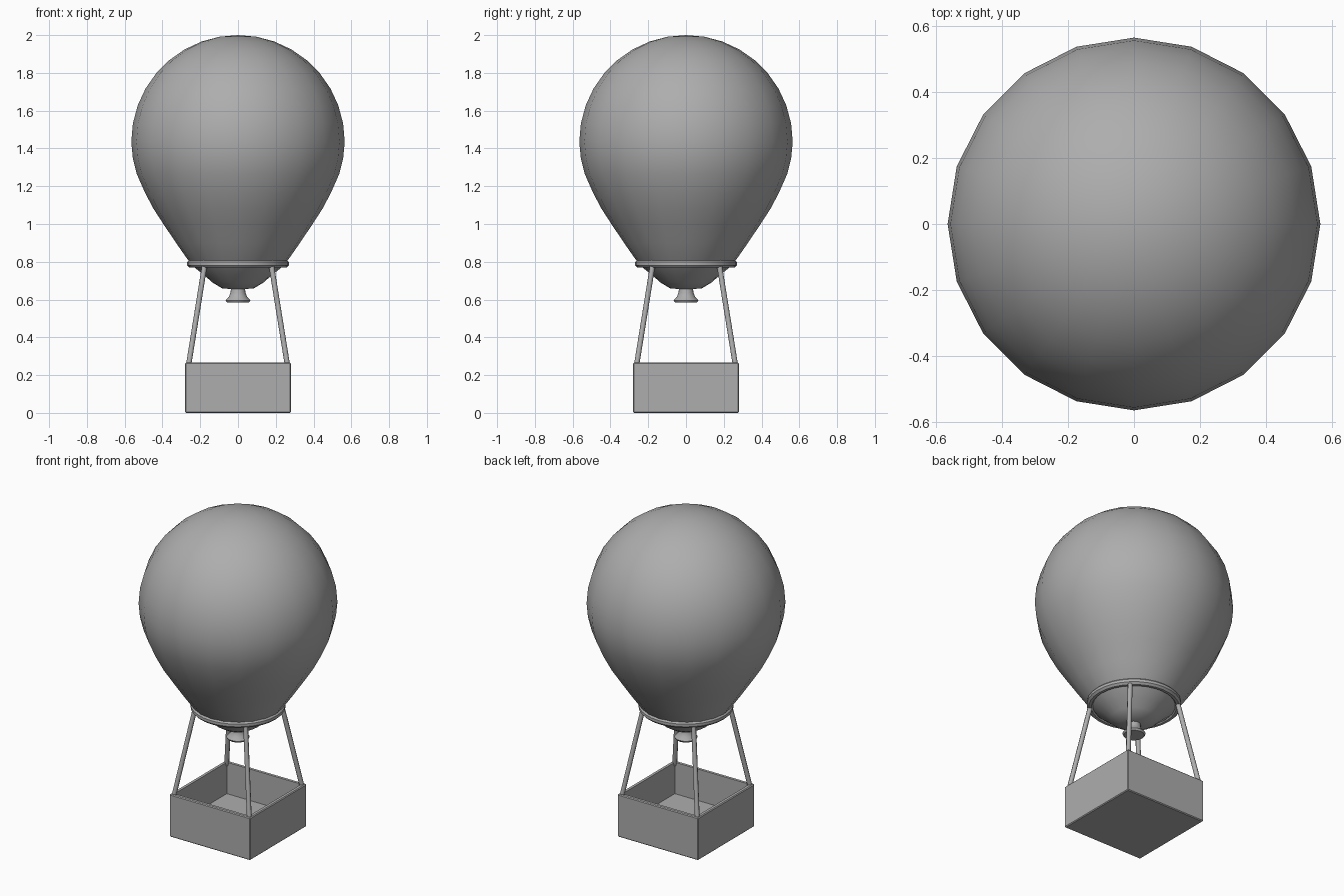
import bpy, bmesh, math
from mathutils import Vector

if "Cube" in bpy.data.objects:
    bpy.data.objects.remove(bpy.data.objects["Cube"])

grey = bpy.data.materials.new("plain_grey")
grey.diffuse_color = (0.42, 0.42, 0.42, 1)
grey.use_nodes = True
grey.node_tree.nodes["Principled BSDF"].inputs["Base Color"].default_value = grey.diffuse_color


def finish(name, bm, smooth=None):
    bmesh.ops.recalc_face_normals(bm, faces=bm.faces)
    me = bpy.data.meshes.new(name)
    bm.to_mesh(me)
    bm.free()
    me.materials.append(grey)
    ob = bpy.data.objects.new(name, me)
    bpy.context.collection.objects.link(ob)
    if smooth:
        bpy.ops.object.select_all(action='DESELECT')
        ob.select_set(True)
        bpy.context.view_layer.objects.active = ob
        bpy.ops.object.shade_smooth_by_angle(angle=math.radians(smooth))
    return ob


def lathe(name, profile, sides, smooth, closed=False):
    """Revolve (radius, z) points about z; radius 0 becomes a pole."""
    bm = bmesh.new()
    rings = []
    for r, z in profile:
        if r == 0:
            rings.append([bm.verts.new((0, 0, z))] * sides)
        else:
            rings.append([bm.verts.new((r * math.cos(2 * math.pi * i / sides),
                                        r * math.sin(2 * math.pi * i / sides), z))
                          for i in range(sides)])
    pairs = list(zip(rings, rings[1:]))
    if closed:
        pairs.append((rings[-1], rings[0]))
    for a, b in pairs:
        for i in range(sides):
            j = (i + 1) % sides
            bm.faces.new(list(dict.fromkeys((a[i], a[j], b[j], b[i]))))
    return finish(name, bm, smooth)


# Envelope: round dome tapering down to a shallow closed bottom
R, ZC = 0.565, 1.435
dome = [(R * math.cos(math.radians(a)), ZC + R * math.sin(math.radians(a)))
        for a in range(0, 90, 10)] + [(0, 2.0)]
lower = [(0, 0.652), (0.085, 0.66), (0.135, 0.69), (0.18, 0.73), (0.225, 0.765),
         (0.265, 0.81), (0.328, 0.9), (0.395, 1.0), (0.447, 1.08), (0.492, 1.165),
         (0.536, 1.265), (0.557, 1.35)]
lathe("envelope", lower + dome, 20, 50)

# Ring around the envelope neck
ring = [(0.25 + 0.021 * math.cos(math.pi * (k + 0.5) / 4),
         0.79 + 0.022 * math.sin(math.pi * (k + 0.5) / 4)) for k in range(8)]
lathe("neck_ring", ring, 32, 30, closed=True)

# Flared burner under the envelope
lathe("burner", [(0, 0.585), (0.059, 0.585), (0.066, 0.596), (0.048, 0.615),
                 (0.04, 0.635), (0.036, 0.668), (0, 0.668)], 16, 40)

# Open basket: box with the top inset and pushed down to the floor
bm = bmesh.new()
bmesh.ops.create_cube(bm, size=1)
for v in bm.verts:
    v.co = (v.co.x * 0.56, v.co.y * 0.56, 0.267 * (v.co.z + 0.5))
bmesh.ops.recalc_face_normals(bm, faces=bm.faces)
outer = [e for e in bm.edges]
bmesh.ops.bevel(bm, geom=outer, offset=0.005, segments=1, affect='EDGES')
top = max(bm.faces, key=lambda f: f.calc_center_median().z)
bmesh.ops.inset_region(bm, faces=[top], thickness=0.024)
well = bmesh.ops.extrude_discrete_faces(bm, faces=[top])["faces"][0]
for v in well.verts:
    v.co.z = 0.07
finish("basket", bm)

# Four slanted posts from the basket corners to the ring
for sx in (-1, 1):
    for sy in (-1, 1):
        a = Vector((sx * 0.262, sy * 0.262, 0.25))
        b = Vector((sx * 0.176, sy * 0.176, 0.785))
        bm = bmesh.new()
        bmesh.ops.create_cone(bm, cap_ends=True, segments=8, radius1=0.014,
                              radius2=0.014, depth=(b - a).length)
        rot = (b - a).to_track_quat('Z', 'Y')
        for v in bm.verts:
            v.co = rot @ v.co + (a + b) / 2
        side = ("left" if sx < 0 else "right") + ("_front" if sy < 0 else "_back")
        finish("post_" + side, bm, 50)
